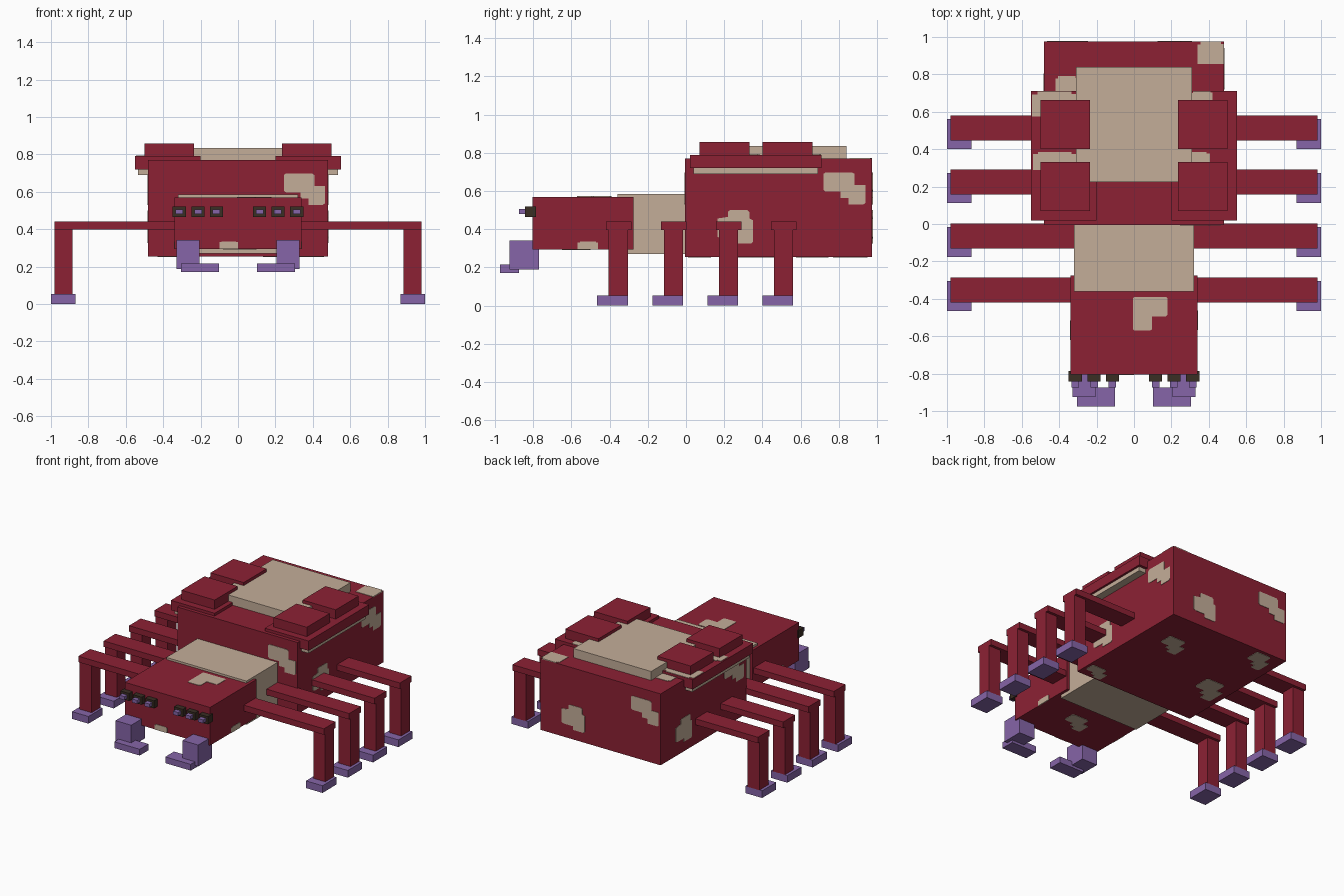
import bpy
from mathutils import Vector

if "Cube" in bpy.data.objects:
    bpy.data.objects.remove(bpy.data.objects["Cube"], do_unlink=True)


def material(name, rgb):
    lin = [(c / 255 / 12.92) if c < 11 else ((c / 255 + 0.055) / 1.055) ** 2.4 for c in rgb]
    m = bpy.data.materials.new(name)
    m.use_nodes = True
    m.diffuse_color = (*lin, 1)
    m.node_tree.nodes["Principled BSDF"].inputs["Base Color"].default_value = (*lin, 1)
    return m


RED = material("dark red", (140, 33, 52))
TAN = material("tan", (196, 174, 153))
PURPLE = material("purple", (134, 101, 168))
BROWN = material("dark brown", (58, 46, 36))


def add_mesh(name, verts, faces, mat):
    me = bpy.data.meshes.new(name)
    me.from_pydata(verts, [], faces)
    me.materials.append(mat)
    ob = bpy.data.objects.new(name, me)
    bpy.context.collection.objects.link(ob)
    return ob


def box(name, x, y, z, mat):
    """Box given by its (min, max) on each axis."""
    verts = [(a, b, c) for c in z for b in y for a in x]
    faces = [(0, 2, 3, 1), (4, 5, 7, 6), (0, 1, 5, 4),
             (1, 3, 7, 5), (3, 2, 6, 7), (2, 0, 4, 6)]
    return add_mesh(name, verts, faces, mat)


def pair(name, x, y, z, mat):
    """The same box on both sides of the body."""
    box(name + "_left", x, y, z, mat)
    box(name + "_right", (-x[1], -x[0]), y, z, mat)


# Spot outlines in a unit square
STEP = [(0, .45), (.05, .4), (.4, .4), (.4, .2), (.6, .2), (.6, 0), (.95, 0), (1, .05),
        (1, .6), (.74, .6), (.74, .95), (.68, 1), (.05, 1), (0, .95)]
TALL = [(0, .2), (.1, .15), (.5, .15), (.5, 0), (.95, 0), (1, .05), (1, .7), (.9, .75),
        (.9, .95), (.85, 1), (.35, 1), (.3, .95), (.3, .8), (0, .75)]
ELL = [(0, .04), (.04, 0), (.5, 0), (.55, .05), (.55, .42), (.95, .42), (1, .47),
       (1, .95), (.95, 1), (.04, 1), (0, .96)]
BLOCK = [(0, 0), (1, 0), (1, .9), (.9, .9), (.9, 1), (.12, 1), (.12, .88), (0, .88)]


def spot(name, outline, corner, u, v):
    """Thin plate: outline stretched over edge vectors u and v, half sunk in the face."""
    o, u, v = Vector(corner), Vector(u), Vector(v)
    n = u.cross(v).normalized() * 0.003
    flat = [o + u * a + v * b for a, b in outline]
    k = len(flat)
    faces = [tuple(range(k, 2 * k)), tuple(reversed(range(k)))]
    faces += [(i, (i + 1) % k, k + (i + 1) % k, k + i) for i in range(k)]
    add_mesh(name, [p - n for p in flat] + [p + n for p in flat], faces, TAN)


# Body
box("abdomen", (-.48, .48), (-.005, .975), (.255, .77), RED)
box("thorax", (-.32, .32), (-.36, .005), (.27, .585), TAN)
box("head", (-.34, .34), (-.805, -.275), (.295, .57), RED)

# Layered back plates
box("back_slab", (-.31, .31), (.225, .84), (.765, .835), TAN)
pair("back_plate", (.2, .55), (.02, .71), (.72, .79), RED)
pair("back_plate_lining", (.2, .535), (.04, .69), (.69, .72), TAN)
for i, y in enumerate((.07, .40)):
    pair(f"back_pad_{i + 1}", (.235, .5), (y, y + .262), (.79, .857), RED)

# Four legs on each side
for i in range(4):
    c = -.353 + .2885 * i
    pair(f"upper_leg_{i + 1}", (.32, .98), (c - .067, c + .067), (.397, .44), RED)
    pair(f"lower_leg_{i + 1}", (.885, .98), (c - .052, c + .048), (.05, .397), RED)
    pair(f"foot_{i + 1}", (.868, 1), (c - .112, c + .048), (0, .052), PURPLE)

# Fangs
pair("fang", (.205, .33), (-.925, -.77), (.188, .342), PURPLE)
pair("fang_tip", (.102, .305), (-.975, -.875), (.17, .215), PURPLE)

# Three eyes on each side
for i, (x, back) in enumerate(((.115, -.8), (.213, -.8), (.314, -.785))):
    pair(f"eye_{i + 1}", (x - .035, x + .035), (-.843, back), (.465, .52), BROWN)
    pair(f"pupil_{i + 1}", (x - .02, x + .02), (-.875, -.84), (.48, .505), PURPLE)

# Spots on the four walls of the abdomen: start point and direction of each wall
walls = {"front": ((-.48, -.005), (1, 0)), "left": ((.48, -.005), (0, 1)),
         "back": ((.48, .975), (-1, 0)), "right": ((-.48, .975), (0, -1))}
for side, ((x, y), (dx, dy)) in walls.items():
    for name, shape, start, w, z, h in (("low", TALL, .17, .185, .325, .175),
                                        ("high", STEP, .725, .22, .53, .168)):
        spot(f"{side}_{name}_spot", shape, (x + dx * start, y + dy * start, z),
             (dx * w, dy * w, 0), (0, 0, h))

# Spots on top of the abdomen and back plates
spot("rear_corner_spot", BLOCK, (.34, .855, .77), (.14, 0, 0), (0, .12, 0))
spot("rear_plate_edge_spot", BLOCK, (-.42, .70, .77), (.12, 0, 0), (0, .09, 0))
spot("plate_spot_rear_right", BLOCK, (-.545, .575, .79), (.235, 0, 0), (0, .133, 0))
spot("plate_spot_front_right", BLOCK, (-.54, .29, .79), (.23, 0, 0), (0, .095, 0))
spot("plate_spot_rear_left", BLOCK, (.3, .65, .79), (.12, 0, 0), (0, .058, 0))
spot("plate_spot_front_left", BLOCK, (.23, .30, .79), (.175, 0, 0), (0, .085, 0))

# Spots under the abdomen
for i, (x, y, w, h) in enumerate(((.225, .66, .18, .17), (-.33, .365, .2, .22),
                                  (-.335, .86, .16, .18), (.38, .07, .16, .12))):
    spot(f"belly_spot_{i + 1}", STEP, (x + w / 2, y - h / 2, .255), (-w, 0, 0), (0, h, 0))

# Spots on the head
spot("head_top_spot", ELL, (-.005, -.57, .57), (.185, 0, 0), (0, .18, 0))
spot("head_front_spot", BLOCK, (-.1, -.805, .295), (.1, 0, 0), (0, 0, .04))
spot("head_left_spot", BLOCK, (.34, -.567, .295), (0, .105, 0), (0, 0, .04))
spot("head_right_spot", BLOCK, (-.34, -.515, .295), (0, -.105, 0), (0, 0, .04))
spot("head_under_spot", STEP, (.10, -.65, .295), (-.18, 0, 0), (0, .15, 0))
